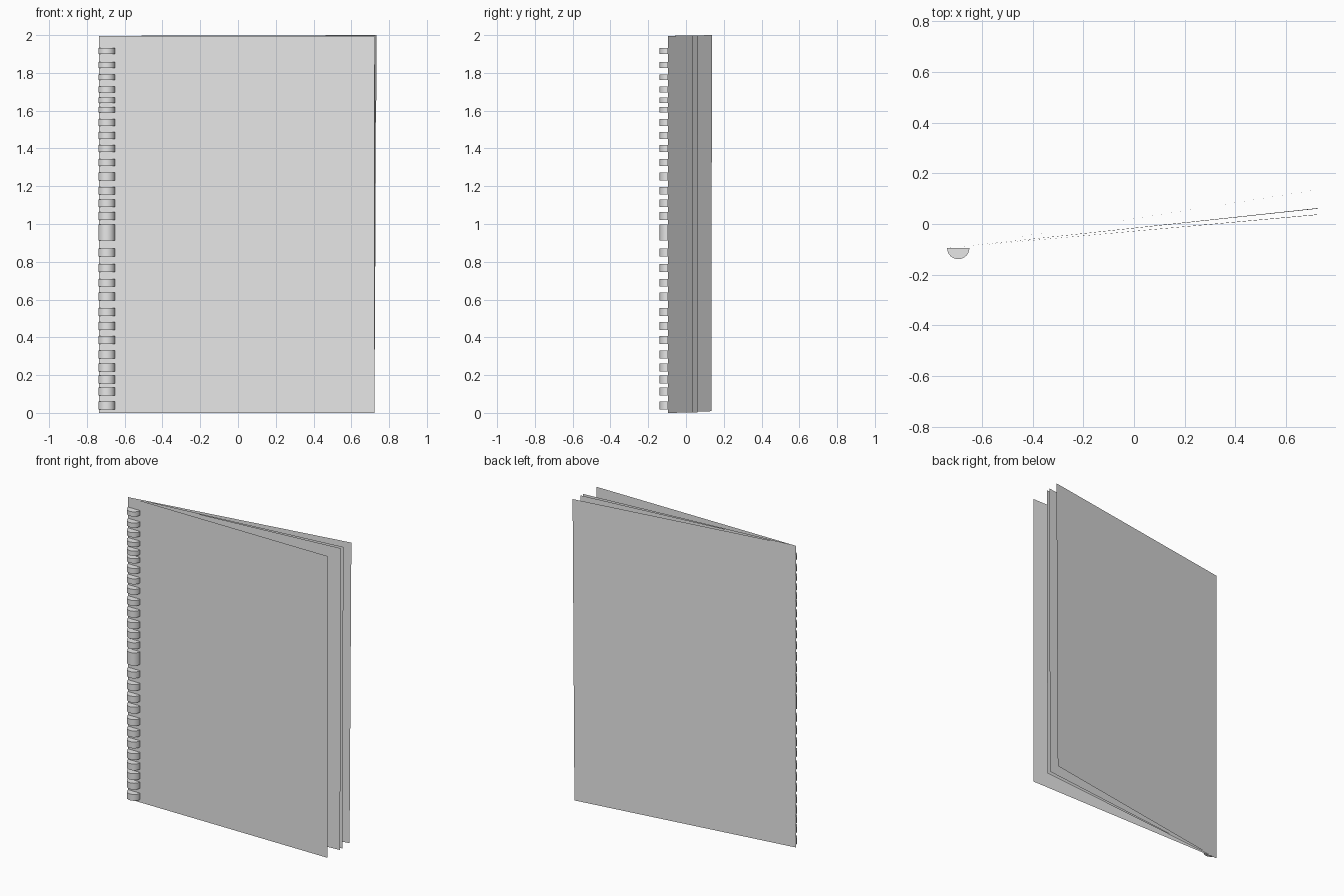
import bpy
import bmesh
import math

cube = bpy.data.objects.get("Cube")
if cube:
    bpy.data.objects.remove(cube, do_unlink=True)

grey = bpy.data.materials.new("plain_grey")
grey.use_nodes = True
grey.diffuse_color = (0.8, 0.8, 0.8, 1)
grey.node_tree.nodes["Principled BSDF"].inputs["Base Color"].default_value = (0.8, 0.8, 0.8, 1)

SPINE_X, SPINE_Y, HEIGHT = -0.737, -0.095, 1.996


def add_object(name, bm):
    mesh = bpy.data.meshes.new(name)
    bm.to_mesh(mesh)
    bm.free()
    mesh.materials.append(grey)
    obj = bpy.data.objects.new(name, mesh)
    bpy.context.collection.objects.link(obj)
    return obj


def add_sheet(name, bottom, top):
    """Paper-thin sheet hinged on the spine, given its two outer corners."""
    bm = bmesh.new()
    corners = [(SPINE_X, SPINE_Y, 0), bottom, top, (SPINE_X, SPINE_Y, HEIGHT)]
    bm.faces.new([bm.verts.new(c) for c in corners])
    return add_object(name, bm)


# Covers and fanned inner pages
add_sheet("front_cover", (0.722, SPINE_Y, 0), (0.722, SPINE_Y, HEIGHT))
add_sheet("inner_page_front", (0.722, 0.036, 0.002), (0.727, 0.038, 1.998))
add_sheet("inner_page_back", (0.722, 0.060, 0.003), (0.728, 0.063, 1.998))
add_sheet("back_cover", (0.722, 0.135, 0.009), (0.734, 0.137, 2.0))

# Binding rings: half discs stacked along the spine
RADIUS, CENTRE_X, SEGMENTS = 0.044, -0.694, 16
ring_heights = [0.04, 0.114, 0.177, 0.241, 0.31, 0.387, 0.46, 0.535, 0.617, 0.689,
                0.767, 0.85, 0.934, 0.976, 1.043, 1.11, 1.176, 1.252, 1.326,
                1.4, 1.469, 1.538, 1.605, 1.655, 1.713, 1.777, 1.841, 1.915]
bm = bmesh.new()
for z in ring_heights:
    thickness = 0.042 if z < 1.3 else 0.036 if z < 1.6 else 0.031
    arc = []
    for i in range(SEGMENTS + 1):
        a = math.pi + math.pi * i / SEGMENTS
        arc.append(bm.verts.new((CENTRE_X + RADIUS * math.cos(a),
                                 SPINE_Y + RADIUS * math.sin(a),
                                 z - thickness / 2)))
    base = bm.faces.new(arc)
    ext = bmesh.ops.extrude_face_region(bm, geom=[base], use_keep_orig=True)
    raised = [g for g in ext["geom"] if isinstance(g, bmesh.types.BMVert)]
    bmesh.ops.translate(bm, verts=raised, vec=(0, 0, thickness))
bmesh.ops.recalc_face_normals(bm, faces=bm.faces)
rings = add_object("binding_rings", bm)

bpy.ops.object.select_all(action='DESELECT')
rings.select_set(True)
bpy.context.view_layer.objects.active = rings
bpy.ops.object.shade_smooth_by_angle(angle=math.radians(35))
